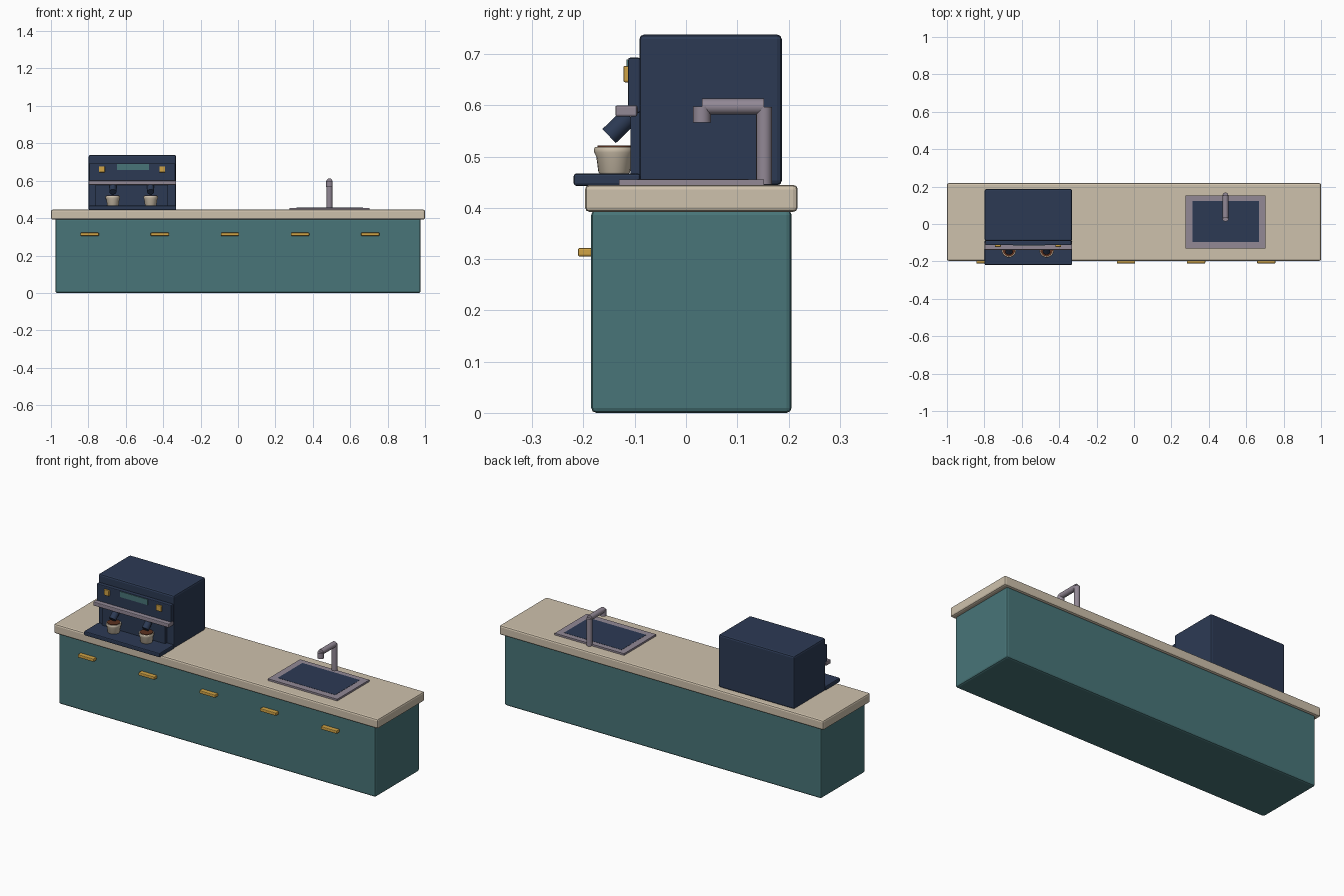
import bpy, bmesh, math
from mathutils import Vector

if "Cube" in bpy.data.objects:
    bpy.data.objects.remove(bpy.data.objects["Cube"])


def material(name, rgb):
    m = bpy.data.materials.new(name)
    lin = [((c / 255 + 0.055) / 1.055) ** 2.4 for c in rgb]
    m.diffuse_color = (*lin, 1)
    m.use_nodes = True
    m.node_tree.nodes["Principled BSDF"].inputs["Base Color"].default_value = m.diffuse_color
    return m


TEAL = material("teal", (72, 117, 120))
STONE = material("beige stone", (206, 193, 172))
NAVY = material("navy", (44, 58, 84))
STEEL = material("warm steel", (146, 136, 149))
GOLD = material("brass", (208, 163, 70))
COFFEE = material("coffee", (92, 50, 32))


def finish(name, bm, mat, smooth=False):
    bmesh.ops.recalc_face_normals(bm, faces=bm.faces)
    me = bpy.data.meshes.new(name)
    bm.to_mesh(me)
    bm.free()
    me.materials.append(mat)
    ob = bpy.data.objects.new(name, me)
    bpy.context.collection.objects.link(ob)
    if smooth:
        bpy.ops.object.select_all(action='DESELECT')
        ob.select_set(True)
        bpy.context.view_layer.objects.active = ob
        bpy.ops.object.shade_smooth_by_angle(angle=math.radians(35))
    return ob


def box(name, x, y, z, mat, bevel=0.0):
    """Box from (min, max) ranges with optional chamfered edges."""
    bm = bmesh.new()
    bmesh.ops.create_cube(bm, size=1)
    for v in bm.verts:
        v.co = [(r[0] + r[1]) / 2 + c * (r[1] - r[0]) for r, c in zip((x, y, z), v.co)]
    ob = finish(name, bm, mat)
    if bevel:
        mod = ob.modifiers.new("bevel", 'BEVEL')
        mod.width, mod.segments = bevel, 2
    return ob


def rod(name, a, b, r, mat, r2=None, sides=20):
    """Cylinder or cone between two points."""
    a, b = Vector(a), Vector(b)
    bm = bmesh.new()
    bmesh.ops.create_cone(bm, cap_ends=True, segments=sides, radius1=r,
                          radius2=r if r2 is None else r2, depth=(b - a).length)
    rot = (b - a).to_track_quat('Z', 'Y').to_matrix()
    for v in bm.verts:
        v.co = rot @ v.co + (a + b) / 2
    return finish(name, bm, mat, True)


def lathe(name, centre, profile, mat, sides=24):
    """Revolve (radius, height) points around a vertical axis."""
    bm = bmesh.new()
    rings = [[bm.verts.new((centre[0] + r * math.cos(2 * math.pi * i / sides),
                            centre[1] + r * math.sin(2 * math.pi * i / sides),
                            centre[2] + h)) for i in range(sides)] for r, h in profile]
    for lo, hi in zip(rings, rings[1:]):
        for i in range(sides):
            j = (i + 1) % sides
            bm.faces.new((lo[i], lo[j], hi[j], hi[i]))
    bm.faces.new(rings[0])
    bm.faces.new(rings[-1])
    return finish(name, bm, mat, True)


# Counter
box("cabinet", (-0.977, 0.977), (-0.185, 0.206), (0, 0.396), TEAL, 0.010)
box("worktop", (-1, 1), (-0.197, 0.218), (0.392, 0.445), STONE, 0.009)

# Drawer handles
for i in range(5):
    x = -0.793 + i * 0.375
    box(f"drawer_handle_{i + 1}", (x - 0.049, x + 0.049), (-0.211, -0.183),
        (0.305, 0.322), GOLD, 0.004)

# Coffee machine
MX = (-0.798, -0.331)
box("machine_body", MX, (-0.091, 0.187), (0.444, 0.738), NAVY, 0.009)
box("control_panel", (MX[0] + 0.004, MX[1] - 0.004), (-0.113, -0.089), (0.585, 0.693), NAVY, 0.004)
box("machine_back_splash", (-0.762, -0.374), (-0.108, -0.089), (0.46, 0.59), NAVY)
box("drip_tray", MX, (-0.219, -0.089), (0.443, 0.467), NAVY, 0.005)
box("steel_bar", MX, (-0.138, -0.095), (0.578, 0.600), STEEL, 0.004)
box("display", (-0.648, -0.477), (-0.116, -0.110), (0.658, 0.689), TEAL)
for side, x in (("left", -0.728), ("right", -0.405)):
    box(f"{side}_button", (x - 0.016, x + 0.016), (-0.122, -0.110), (0.645, 0.677), GOLD, 0.003)

# Group handles and cups
for side, x in (("left", -0.669), ("right", -0.467)):
    rod(f"{side}_group_handle", (x, -0.110, 0.579), (x, -0.150, 0.540), 0.019, NAVY)
    c = (x, -0.140, 0.466)
    lathe(f"{side}_cup", c, [(0.028, 0), (0.031, 0.004), (0.035, 0.034), (0.039, 0.042),
                             (0.039, 0.050), (0.037, 0.053)], STONE)
    lathe(f"{side}_coffee", c, [(0.033, 0.050), (0.033, 0.056)], COFFEE)

# Sink rim: four strips around the basin plate
SX, SY, Z = (0.276, 0.704), (-0.131, 0.152), (0.444, 0.455)
BX, BY = (0.312, 0.667), (-0.095, 0.122)
box("sink_rim_left", (SX[0], BX[0]), SY, Z, STEEL)
box("sink_rim_right", (BX[1], SX[1]), SY, Z, STEEL)
box("sink_rim_front", BX, (SY[0], BY[0]), Z, STEEL)
box("sink_rim_back", BX, (BY[1], SY[1]), Z, STEEL)
box("sink_basin", BX, BY, (0.447, 0.456), NAVY)

# Tap
TX = 0.489
rod("tap_post", (TX, 0.1525, 0.446), (TX, 0.1525, 0.597), 0.0155, STEEL)
rod("tap_arm", (TX, 0.1525, 0.5975), (TX, 0.031, 0.5975), 0.0155, STEEL)
rod("tap_spout", (TX, 0.031, 0.5975), (TX, 0.031, 0.567), 0.0175, STEEL)
